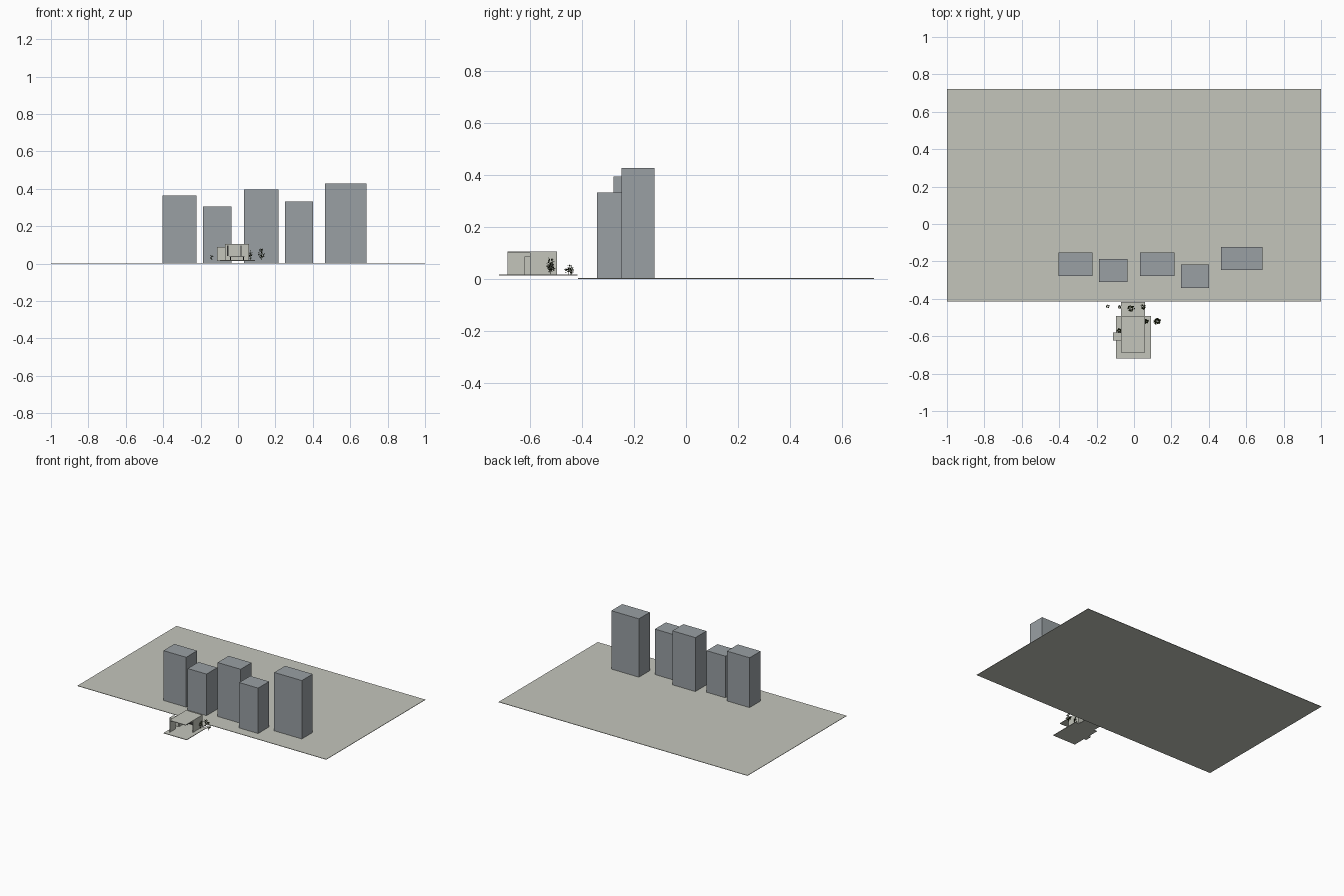
import bpy, bmesh, math, random
from mathutils import Vector, Matrix

cube = bpy.data.objects.get("Cube")
if cube:
    bpy.data.objects.remove(cube, do_unlink=True)
random.seed(4)


def material(name, rgb):
    m = bpy.data.materials.new(name)
    m.use_nodes = True
    m.diffuse_color = (*rgb, 1)
    m.node_tree.nodes["Principled BSDF"].inputs["Base Color"].default_value = (*rgb, 1)
    return m


STONE = material("warm pale grey", (0.55, 0.56, 0.50))
TOWER = material("blue grey", (0.32, 0.35, 0.37))
LEAF = material("dark olive", (0.03, 0.04, 0.012))
DARK = material("charcoal", (0.03, 0.03, 0.03))


def finish(name, bm, mat):
    mesh = bpy.data.meshes.new(name)
    bm.to_mesh(mesh)
    bm.free()
    mesh.materials.append(mat)
    ob = bpy.data.objects.new(name, mesh)
    bpy.context.collection.objects.link(ob)
    return ob


def box(name, x, y, z, mat):
    """Box spanning the given (low, high) pairs."""
    bm = bmesh.new()
    spans = (x, y, z)
    centre = Vector([(a + b) / 2 for a, b in spans])
    size = [b - a for a, b in spans]
    bmesh.ops.create_cube(bm, size=1, matrix=Matrix.Translation(centre) @ Matrix.Diagonal((*size, 1)))
    return finish(name, bm, mat)


def plant(name, x, y, base, height, radius, leaves):
    """Thin stem with a loose crown of small pointed leaves."""
    bm = bmesh.new()
    bmesh.ops.create_cone(bm, segments=5, radius1=0.0012, radius2=0.0006, depth=height * 0.8,
                          matrix=Matrix.Translation((x, y, base + height * 0.4)))
    for _ in range(leaves):
        t = random.uniform(0.2, 0.95)
        a = random.uniform(0, math.tau)
        r = radius * math.sin(math.pi * t) * math.sqrt(random.random())
        root = Vector((x + r * math.cos(a), y + r * math.sin(a), base + height * t))
        out = Vector((math.cos(a), math.sin(a), random.uniform(-0.6, 1))) * 0.008
        side = Vector((-math.sin(a), math.cos(a), random.uniform(-0.5, 0.5))) * 0.003
        bm.faces.new([bm.verts.new(p) for p in
                      (root, root + out / 2 + side, root + out, root + out / 2 - side)])
    finish(name, bm, LEAF)


# Broad ground sheet
box("ground", (-1, 1), (-0.415, 0.722), (0, 0.003), STONE)

# Row of tower blocks
towers = [(-0.405, -0.222, -0.278, -0.152, 0.365), (-0.187, -0.036, -0.31, -0.186, 0.305),
          (0.031, 0.216, -0.278, -0.152, 0.395), (0.25, 0.402, -0.343, -0.217, 0.333),
          (0.464, 0.686, -0.247, -0.122, 0.427)]
for i, (x0, x1, y0, y1, top) in enumerate(towers):
    box(f"tower_{i + 1}", (x0, x1), (y0, y1), (0.003, top), TOWER)

# Raised terrace and back walkway
FLOOR, ROOF = 0.018, 0.105
box("terrace", (-0.095, 0.09), (-0.718, -0.492), (0.014, FLOOR), STONE)
box("walkway", (-0.07, 0.06), (-0.492, -0.417), (0.014, FLOOR), STONE)

# Open-fronted pavilion
box("roof", (-0.07, 0.06), (-0.687, -0.495), (0.101, ROOF), STONE)
box("back_wall", (-0.066, 0.056), (-0.499, -0.495), (FLOOR, 0.101), STONE)
box("right_wall_front", (-0.07, -0.066), (-0.687, -0.624), (FLOOR, 0.101), STONE)
box("right_wall_back", (-0.07, -0.066), (-0.58, -0.495), (FLOOR, 0.101), STONE)
box("right_wall_lintel", (-0.07, -0.066), (-0.624, -0.58), (0.084, 0.101), STONE)
box("left_wall", (0.056, 0.06), (-0.6, -0.495), (FLOOR, 0.101), STONE)

# Side alcove opening into the pavilion
box("alcove_roof", (-0.113, -0.07), (-0.624, -0.58), (0.084, 0.088), STONE)
box("alcove_end", (-0.113, -0.109), (-0.624, -0.58), (FLOOR, 0.084), STONE)
for name, y in (("alcove_front", -0.624), ("alcove_back", -0.584)):
    box(name, (-0.109, -0.07), (y, y + 0.004), (FLOOR, 0.084), STONE)
box("alcove_floor", (-0.113, -0.07), (-0.624, -0.58), (0.014, FLOOR), STONE)

# Dark uprights and low bench inside
for i, x in enumerate((-0.058, 0.014)):
    box(f"upright_{i + 1}", (x, x + 0.006), (-0.505, -0.499), (0.04, 0.096), DARK)
box("bench_seat", (-0.045, 0.035), (-0.535, -0.515), (0.034, 0.038), DARK)
for i, x in enumerate((-0.042, 0.028)):
    box(f"bench_leg_{i + 1}", (x, x + 0.004), (-0.531, -0.519), (FLOOR, 0.034), DARK)

# Planting around the pavilion
plants = [("tall_shrub", 0.124, -0.52, 0.06, 0.014, 90), ("corner_shrub", 0.066, -0.52, 0.05, 0.008, 45),
          ("alcove_shrub", -0.08, -0.57, 0.03, 0.008, 30), ("back_shrub_1", -0.14, -0.44, 0.025, 0.004, 14),
          ("back_shrub_2", -0.077, -0.443, 0.022, 0.004, 12), ("back_shrub_3", -0.015, -0.45, 0.036, 0.015, 45),
          ("back_shrub_4", 0.05, -0.443, 0.032, 0.009, 30)]
for name, x, y, height, radius, leaves in plants:
    plant(name, x, y, FLOOR, height, radius, leaves)
